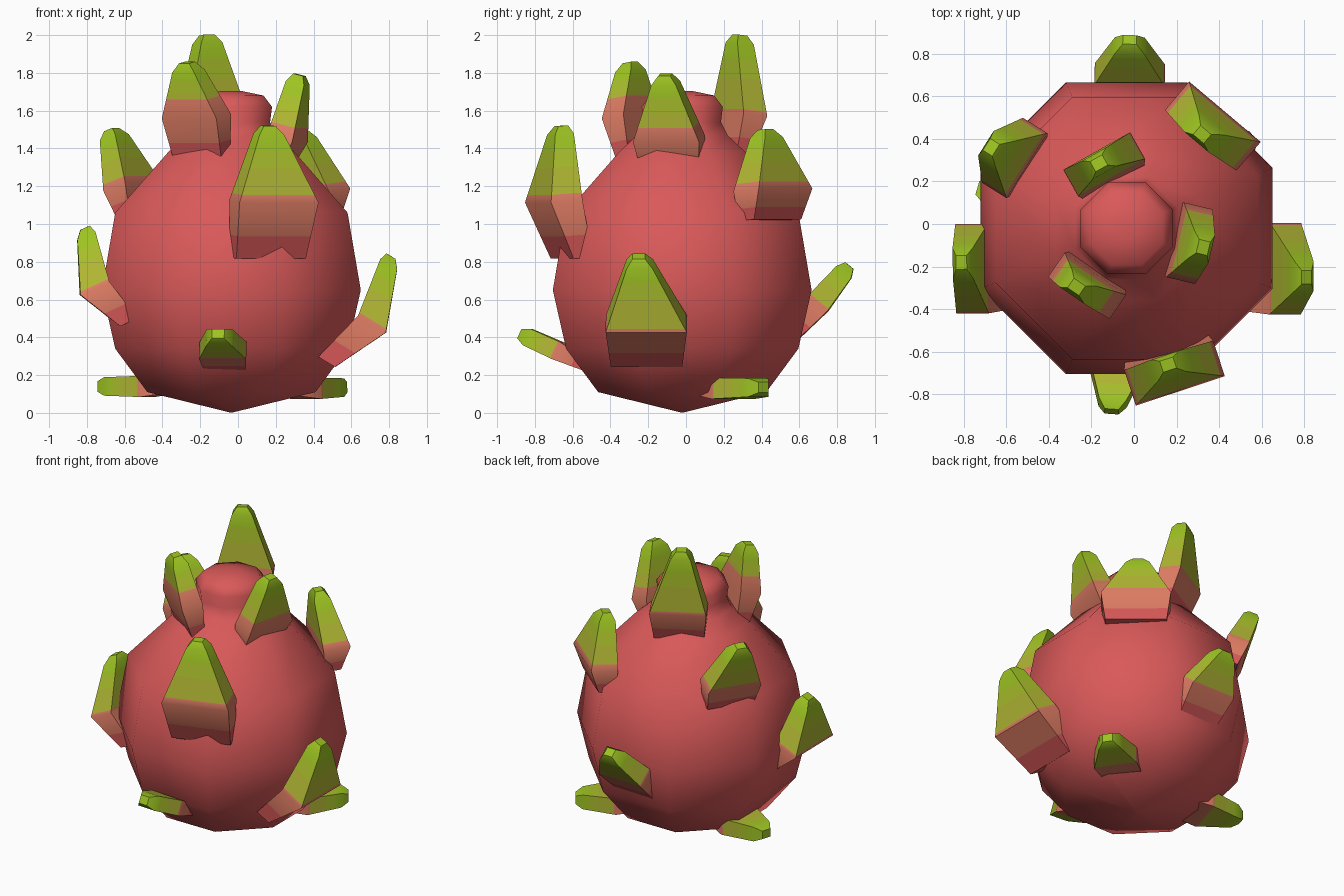
import bpy, bmesh, math
from mathutils import Vector, Matrix

if "Cube" in bpy.data.objects:
    bpy.data.objects.remove(bpy.data.objects["Cube"])


def material(name, rgb):
    m = bpy.data.materials.new(name)
    m.diffuse_color = (*rgb, 1)
    m.use_nodes = True
    m.node_tree.nodes["Principled BSDF"].inputs["Base Color"].default_value = m.diffuse_color
    return m


red = material("skin_red", (0.70, 0.10, 0.10))
salmon = material("salmon", (0.72, 0.20, 0.125))
olive = material("olive_green", (0.43, 0.46, 0.033))
leaf_green = material("leaf_green", (0.39, 0.51, 0.024))
lime = material("lime_tip", (0.34, 0.55, 0.016))
LEAF_MATS = [red, salmon, olive, leaf_green, lime]
CENTRE = Vector((-0.035, -0.02, 0))
UP = Vector((0, 0, 1))


def make_object(name, rings, bands, mats, angle):
    """Skin a list of closed rings, one material index per band, capped at both ends."""
    bm = bmesh.new()
    vr = [[bm.verts.new(p) for p in ring] for ring in rings]
    for a, b, mi in zip(vr, vr[1:], bands):
        n = len(a)
        for i in range(n):
            j = (i + 1) % n
            bm.faces.new((a[i], a[j], b[j], b[i])).material_index = mi
    bm.faces.new(vr[0][::-1]).material_index = bands[0]
    bm.faces.new(vr[-1]).material_index = bands[-1]
    bmesh.ops.recalc_face_normals(bm, faces=bm.faces)
    me = bpy.data.meshes.new(name)
    bm.to_mesh(me)
    bm.free()
    for m in mats:
        me.materials.append(m)
    ob = bpy.data.objects.new(name, me)
    bpy.context.collection.objects.link(ob)
    bpy.ops.object.select_all(action='DESELECT')
    ob.select_set(True)
    bpy.context.view_layer.objects.active = ob
    bpy.ops.object.shade_smooth_by_angle(angle=math.radians(angle))


# fruit body: eight-sided turned profile (half width across flats, height)
PROFILE = [(0.01, 0.003), (0.445, 0.11), (0.615, 0.34), (0.685, 0.65), (0.615, 1.06),
           (0.335, 1.38), (0.24, 1.47), (0.205, 1.54), (0.215, 1.62), (0.17, 1.68), (0.05, 1.705)]
body_rings = []
for r, z in PROFILE:
    spoke = Vector((r / math.cos(math.pi / 8), 0, z))
    body_rings.append([CENTRE + Matrix.Rotation((k + 0.5) * math.pi / 4, 3, 'Z') @ spoke
                       for k in range(8)])
make_object("fruit_body", body_rings, [0] * (len(PROFILE) - 1), [red], 75)


# leaf scale: bent four-sided blade facing away from the body axis, banded along its length;
# its root lies inward and down from the widest point
def leaf(name, mid, tip, width, inward, down, split=0.05, turn=0):
    mid, tip = Vector(mid), Vector(tip)
    out = mid - CENTRE
    out.z = 0
    out = Matrix.Rotation(math.radians(turn), 3, 'Z') @ out.normalized()
    w = UP.cross(out)
    base = mid - out * inward - UP * down
    n = (tip - base).cross(w).normalized()
    thick = width * 0.4
    end = 1 - 0.045 / (tip - mid).length
    stations = [(base.lerp(mid, s), width * (0.88 + 0.12 * s), thick * (0.6 + 0.4 * s))
                for s in (0, 0.4, 1)]
    stations += [(mid.lerp(tip, s), width + (0.10 - width) * s, thick + (0.095 - thick) * s)
                 for s in (split, 0.45, 0.68, end)]
    stations.append((tip, 0.065, 0.055))
    rings = [[c + w * (a * sw / 2) + n * (b * st / 2)
              for a, b in ((-1, -1), (1, -1), (1, 1), (-1, 1))] for c, sw, st in stations]
    make_object(name, rings, [0, 1, 1, 2, 3, 4, 4], LEAF_MATS, 40)


# large leaves around the middle
leaf("front_leaf", (0.19, -0.70, 1.12), (0.16, -0.66, 1.52), 0.44, 0.10, 0.30, split=0.1)
leaf("right_leaf", (0.71, -0.21, 0.47), (0.81, -0.25, 0.83), 0.43, 0.24, 0.20, turn=14)
leaf("left_leaf", (-0.76, -0.21, 0.66), (-0.81, -0.18, 0.98), 0.42, 0.18, 0.18, turn=-14)
leaf("back_leaf", (-0.02, 0.70, 0.58), (-0.02, 0.865, 0.78), 0.33, 0.13, 0.16)

# leaves on the shoulder
leaf("upper_left_leaf", (-0.56, 0.31, 1.20), (-0.67, 0.36, 1.50), 0.36, 0.04, 0.15, split=0.1)
leaf("upper_right_leaf", (0.37, 0.46, 1.18), (0.32, 0.42, 1.50), 0.44, 0.02, 0.16, split=0.12)

# leaves around the neck
leaf("top_front_leaf", (-0.22, -0.29, 1.57), (-0.27, -0.295, 1.855), 0.35, 0.05, 0.22, split=0.35)
leaf("top_back_leaf", (-0.14, 0.28, 1.58), (-0.165, 0.285, 2.0), 0.36, 0.06, 0.21, turn=10)
leaf("top_right_leaf", (0.26, -0.09, 1.45), (0.325, -0.11, 1.79), 0.36, 0.05, 0.14, split=0.22)

# small leaves near the bottom
leaf("low_front_leaf", (-0.08, -0.68, 0.33), (-0.105, -0.88, 0.42), 0.25, 0.16, 0.08)
leaf("low_back_right_leaf", (0.36, 0.25, 0.13), (0.56, 0.41, 0.135), 0.28, 0.19, 0)
leaf("low_left_leaf", (-0.48, 0.11, 0.14), (-0.735, 0.17, 0.14), 0.28, 0.15, 0)
